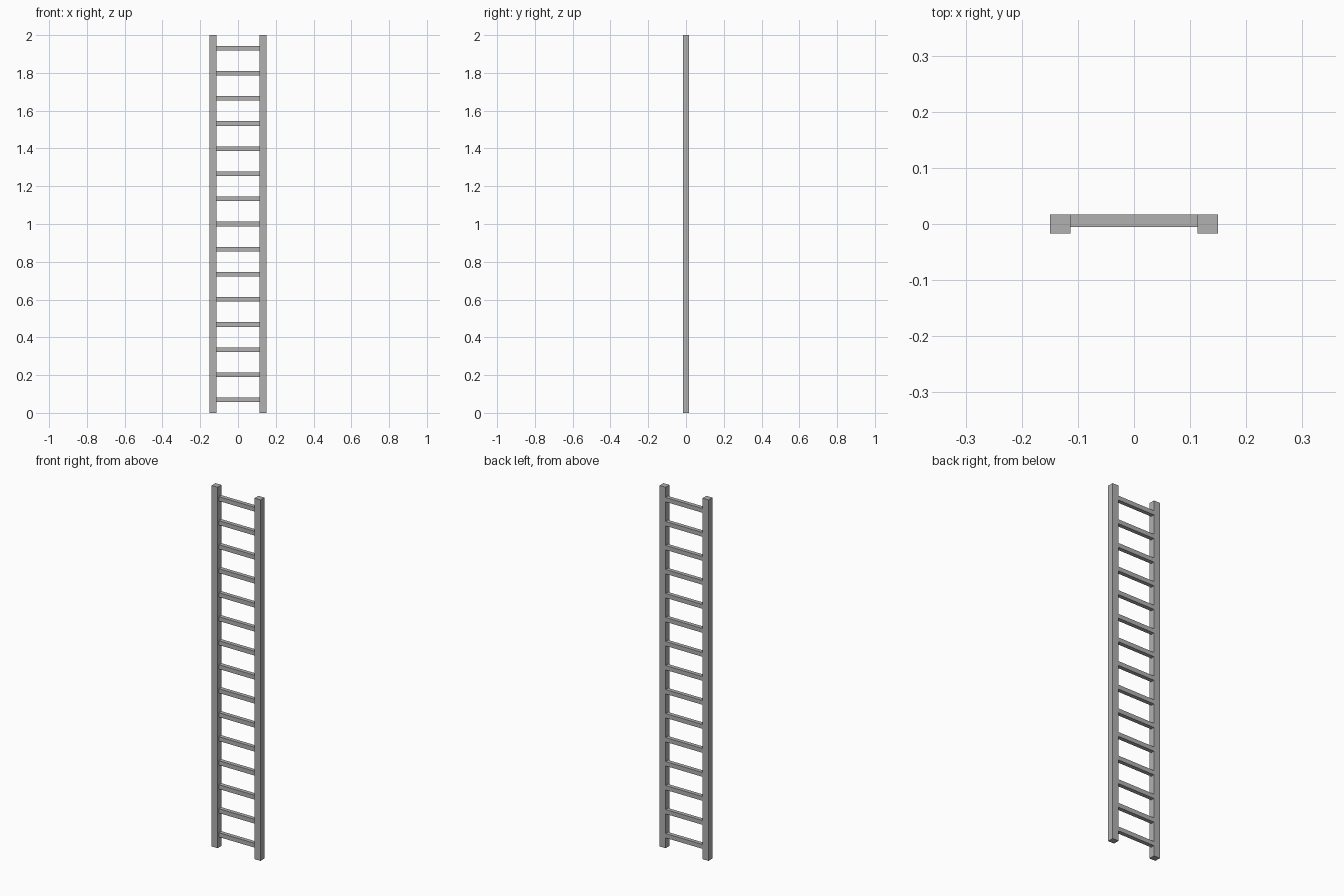
import bpy

if "Cube" in bpy.data.objects:
    bpy.data.objects.remove(bpy.data.objects["Cube"])

grey = bpy.data.materials.new("dark_grey")
grey.diffuse_color = (0.44, 0.44, 0.44, 1)
grey.use_nodes = True
grey.node_tree.nodes["Principled BSDF"].inputs["Base Color"].default_value = grey.diffuse_color


def box(name, size, loc):
    bpy.ops.mesh.primitive_cube_add(size=1, location=loc)
    ob = bpy.context.object
    ob.name = name
    ob.scale = size
    bpy.ops.object.transform_apply(location=False, rotation=False, scale=True)
    ob.data.materials.append(grey)
    return ob


RAIL_W, RAIL_D, HEIGHT, WIDTH = 0.037, 0.034, 2.0, 0.3
RUNG_D, RUNG_H, RUNGS, PITCH = 0.022, 0.024, 15, 0.133

# upright side rails
for side, s in (("left", -1), ("right", 1)):
    box(f"{side}_rail", (RAIL_W, RAIL_D, HEIGHT),
        (s * (WIDTH - RAIL_W) / 2, 0, HEIGHT / 2))

# rungs, flush with the back of the rails
for i in range(RUNGS):
    box(f"rung_{i + 1}", (WIDTH - 2 * RAIL_W, RUNG_D, RUNG_H),
        (0, (RAIL_D - RUNG_D) / 2, HEIGHT / 2 + (i - (RUNGS - 1) / 2) * PITCH))
